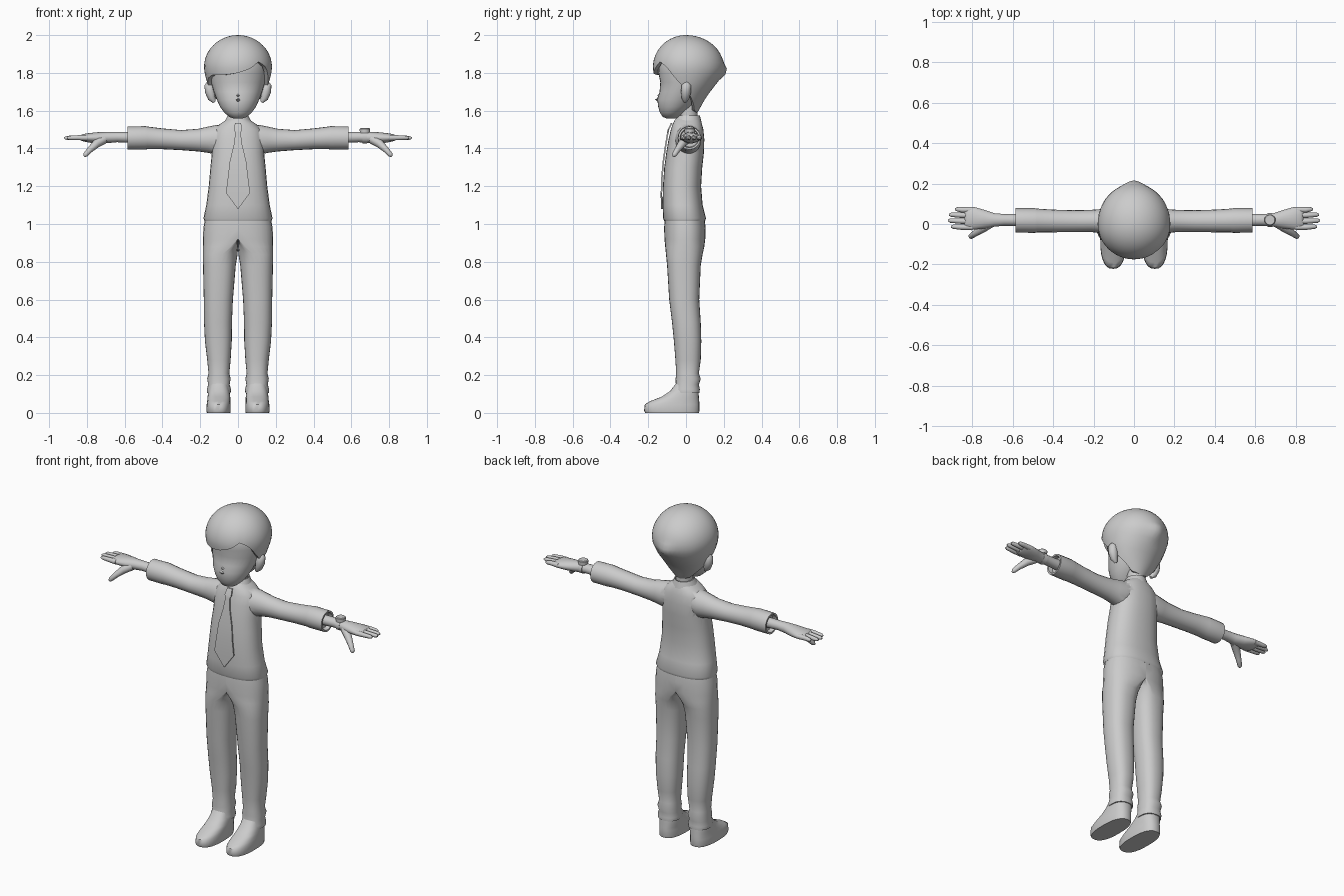
import bpy, bmesh, math
from mathutils import Vector

grey = bpy.data.materials.new("plain grey")
grey.diffuse_color = (0.6, 0.6, 0.6, 1)


def make(name, verts, faces, angle=40):
    me = bpy.data.meshes.new(name)
    me.from_pydata([tuple(v) for v in verts], [], faces)
    bm = bmesh.new()
    bm.from_mesh(me)
    bmesh.ops.recalc_face_normals(bm, faces=bm.faces)
    bm.to_mesh(me)
    bm.free()
    me.materials.append(grey)
    ob = bpy.data.objects.new(name, me)
    bpy.context.collection.objects.link(ob)
    smooth(ob, angle)
    return ob


def smooth(ob, angle=40):
    bpy.ops.object.select_all(action='DESELECT')
    ob.select_set(True)
    bpy.context.view_layer.objects.active = ob
    bpy.ops.object.shade_smooth_by_angle(angle=math.radians(angle))


def loft(name, rings, caps=True, angle=40):
    n = len(rings[0])
    verts = [p for r in rings for p in r]
    faces = [(i * n + j, i * n + (j + 1) % n, (i + 1) * n + (j + 1) % n, (i + 1) * n + j)
             for i in range(len(rings) - 1) for j in range(n)]
    if caps:
        faces += [tuple(range(n)), tuple(range(len(verts) - n, len(verts)))]
    return make(name, verts, faces, angle)


def power(c, e):
    return math.copysign(abs(c) ** e, c)


def zring(z, front, back, rx, cx=0, n=28, e=1.0):
    """Horizontal ring between a front and a back y."""
    cy, ry = (front + back) / 2, (back - front) / 2
    return [(cx + rx * power(math.cos(a), e), cy + ry * power(math.sin(a), e), z)
            for a in (2 * math.pi * k / n for k in range(n))]


def xring(s, x, cy, ry, cz, rz, n=20):
    return [(s * x, cy + ry * math.cos(2 * math.pi * k / n), cz + rz * math.sin(2 * math.pi * k / n))
            for k in range(n)]


def tube(name, pts, radii, n=10):
    pts = [Vector(p) for p in pts]
    rings = []
    for i, p in enumerate(pts):
        d = pts[min(i + 1, len(pts) - 1)] - pts[max(i - 1, 0)]
        q = d.to_track_quat('Z', 'Y')
        rings.append([p + q @ Vector((radii[i] * math.cos(2 * math.pi * k / n),
                                      radii[i] * math.sin(2 * math.pi * k / n), 0)) for k in range(n)])
    return loft(name, rings, angle=60)


def interp(table, t):
    for a, b in zip(table, table[1:]):
        if t <= b[0]:
            k = (t - a[0]) / (b[0] - a[0])
            return [u + (v - u) * k for u, v in zip(a[1:], b[1:])]
    return list(table[-1][1:])


# shirt: torso and sleeves joined into one skin
shirt = loft("shirt", [zring(z, f, b, r, e=0.85) for z, f, b, r in (
    (1.015, -.115, .100, .177), (1.03, -.121, .106, .183), (1.1, -.124, .088, .168),
    (1.2, -.122, .080, .155), (1.3, -.115, .086, .146), (1.38, -.104, .095, .138),
    (1.45, -.092, .097, .137), (1.50, -.08, .092, .126), (1.53, -.07, .084, .095),
    (1.55, -.06, .076, .065), (1.56, -.05, .07, .052))])
for s in (1, -1):
    sleeve = loft("sleeve", [xring(s, *r) for r in (
        (.06, .01, .07, 1.455, .075), (.12, .012, .068, 1.446, .077), (.16, .014, .06, 1.446, .069),
        (.21, .015, .055, 1.444, .060), (.30, .014, .054, 1.444, .053), (.40, .015, .056, 1.451, .055),
        (.48, .017, .059, 1.456, .060), (.49, .017, .061, 1.456, .062), (.585, .018, .060, 1.455, .061),
        (.585, .018, .050, 1.455, .051), (.56, .018, .046, 1.455, .047))])
    mod = shirt.modifiers.new("join", 'BOOLEAN')
    mod.operation, mod.solver, mod.object = 'UNION', 'EXACT', sleeve
    bpy.context.view_layer.objects.active = shirt
    bpy.ops.object.modifier_apply(modifier="join")
    bpy.data.objects.remove(sleeve)
smooth(shirt, 45)

# trousers: half ring at the hips, full ring in the leg, then mirrored
rings = []
for z, cx, ro, ri, f, b in (
        (1.03, 0, .174, 0, -.112, .098), (.98, 0, .183, 0, -.116, .104), (.92, 0, .186, 0, -.114, .102),
        (.88, .04, .146, .04, -.11, .097), (.84, .082, .104, .080, -.106, .088),
        (.78, .094, .091, .082, -.1, .078), (.6, .103, .078, .076, -.089, .07),
        (.48, .104, .076, .072, -.074, .078), (.38, .103, .072, .070, -.064, .081),
        (.28, .101, .062, .062, -.056, .078), (.21, .101, .055, .055, -.052, .068),
        (.18, .101, .062, .062, -.055, .078), (.15, .101, .057, .057, -.054, .068),
        (.125, .101, .064, .064, -.062, .073), (.105, .101, .062, .062, -.062, .072)):
    ring = []
    for k in range(28):
        a = 2 * math.pi * k / 28 - math.pi / 2
        c = power(math.cos(a), .85)
        ring.append((cx + (ro if c > 0 else ri) * c, (f + b) / 2 + (b - f) / 2 * power(math.sin(a), .85), z))
    rings.append(ring)
trousers = loft("trousers", rings)
bm = bmesh.new()
bm.from_mesh(trousers.data)
bmesh.ops.delete(bm, geom=[f for f in bm.faces if all(v.co.x < 1e-4 for v in f.verts)], context='FACES')
bm.to_mesh(trousers.data)
bm.free()
mir = trousers.modifiers.new("mirror", 'MIRROR')
mir.merge_threshold = 0.0005

# neck and collar
loft("neck", [zring(z, -.035, .06, .046) for z in (1.52, 1.58, 1.66)])
loft("collar", [zring(*r) for r in ((1.535, -.068, .083, .075), (1.575, -.042, .073, .054),
                                    (1.575, -.038, .068, .050), (1.54, -.038, .068, .050))], caps=False)

# tie: thin plate that follows the chest
rows = ((1.535, .016, -.080), (1.50, .022, -.097), (1.485, .014, -.100), (1.42, .022, -.111),
        (1.33, .044, -.124), (1.25, .053, -.131), (1.165, .064, -.134), (1.08, .001, -.133))
verts = [(s * w, y + d, z) for z, w, y in rows for s, d in ((-1, 0), (1, 0), (1, .008), (-1, .008))]
loft("tie", [verts[i:i + 4] for i in range(0, len(verts), 4)], angle=30)

# head
loft("head", [zring(z, f, b, r, n=32) for z, f, b, r in (
    (1.558, -.10, -.055, .02), (1.566, -.122, -.035, .045), (1.59, -.138, -.01, .073),
    (1.62, -.147, .03, .095), (1.66, -.152, .065, .113), (1.70, -.14, .09, .128),
    (1.75, -.136, .12, .143), (1.80, -.146, .14, .152), (1.86, -.145, .14, .150),
    (1.92, -.11, .11, .11))], angle=60)
tube("nose", [(0, -.125, 1.70), (0, -.142, 1.675), (0, -.152, 1.66), (0, -.14, 1.645)],
     [.004, .011, .013, .004], 8)

# hair: cap whose lower edge follows a swept fringe, open around the face
hairline = ((-180, 1.585), (-130, 1.60), (-108, 1.66), (-90, 1.71), (-70, 1.77), (-50, 1.79), (-20, 1.79),
            (0, 1.80), (20, 1.82), (38, 1.86), (55, 1.83), (70, 1.77), (90, 1.71), (108, 1.66),
            (130, 1.60), (180, 1.585))
lower = ((1.58, .055, .055, .05), (1.62, .10, .078, .09), (1.67, .13, .105, .128), (1.735, .155, .155, .160),
         (1.80, .172, .195, .177), (1.83, .175, .20, .18))


def hair_point(deg, t, inset):
    low = interp(hairline, deg)[0]
    z = low + (2.0 - low) * math.sin(t * math.pi / 2)
    f, b, rx = interp(lower, z)
    if z > 1.83:
        k = math.sqrt(max(0, 1 - ((z - 1.83) / .17) ** 2))
        f, b, rx = .175 * k, .20 * k, .18 * k
    a = math.radians(deg)
    x = (rx - inset) * math.sin(a)
    y = -math.cos(a) * ((f if math.cos(a) > 0 else b) - inset)
    if y > 0:  # pointed tuft at the back
        y += .022 * math.exp(-(x / .045) ** 2 - ((z - 1.805) / .035) ** 2)
    return (x, y, z)


cols = [-180 + 7.5 * k for k in range(48)]
rings = [[hair_point(d, 0, .02) for d in cols]]
rings += [[hair_point(d, t / 18 * .995, 0) for d in cols] for t in range(19)]
hair = loft("hair", rings, caps=False, angle=50)
bm = bmesh.new()
bm.from_mesh(hair.data)
bmesh.ops.holes_fill(bm, edges=[e for e in bm.edges if e.is_boundary and e.verts[0].co.z > 1.98])
bm.to_mesh(hair.data)
bm.free()

for s, side in ((1, "left"), (-1, "right")):
    # ear
    tube(side + "_ear", [(s * .125, -.005, 1.645), (s * .139, -.003, 1.665), (s * .148, 0, 1.70),
                         (s * .152, .002, 1.735), (s * .152, .004, 1.76)], [.008, .02, .027, .026, .008], 14)
    # hand
    loft(side + "_hand", [xring(s, *r) for r in (
        (.56, .02, .03, 1.458, .029), (.64, .02, .029, 1.460, .027), (.69, .02, .033, 1.458, .030),
        (.74, .024, .046, 1.456, .030), (.79, .028, .056, 1.456, .025), (.825, .029, .054, 1.457, .018),
        (.838, .029, .046, 1.457, .010))], angle=60)
    for i, (y, tip) in enumerate(((-.016, .905), (.014, .92), (.043, .915), (.070, .885))):
        tube(f"{side}_finger_{i + 1}", [(s * .80, y, 1.456), (s * .85, y, 1.457), (s * (tip - .012), y + .003, 1.456),
                                        (s * tip, y + .003, 1.455)], [.015, .0135, .011, .005])
    tube(side + "_thumb", [(s * .71, .005, 1.448), (s * .75, -.022, 1.425), (s * .785, -.046, 1.392),
                           (s * .808, -.062, 1.366), (s * .813, -.066, 1.358)], [.024, .022, .016, .013, .005])
    # shoe
    loft(side + "_shoe", [zring(z, f, b, r, s * cx, e=.8) for z, f, b, r, cx in (
        (0, -.216, .068, .062, .103), (.012, -.222, .071, .064, .103), (.045, -.218, .071, .063, .103),
        (.062, -.19, .07, .061, .102), (.085, -.13, .068, .060, .101), (.115, -.085, .066, .056, .101),
        (.16, -.05, .062, .048, .101))], angle=50)

# watch on the left wrist
loft("watch_face", [zring(z, .02 - r, .02 + r, r, .672, 20) for z, r in ((1.482, .027), (1.503, .028), (1.507, .024))])
loft("watch_band", [xring(1, x, .02, .034, 1.459, .032) for x in (.66, .684)], angle=30)
